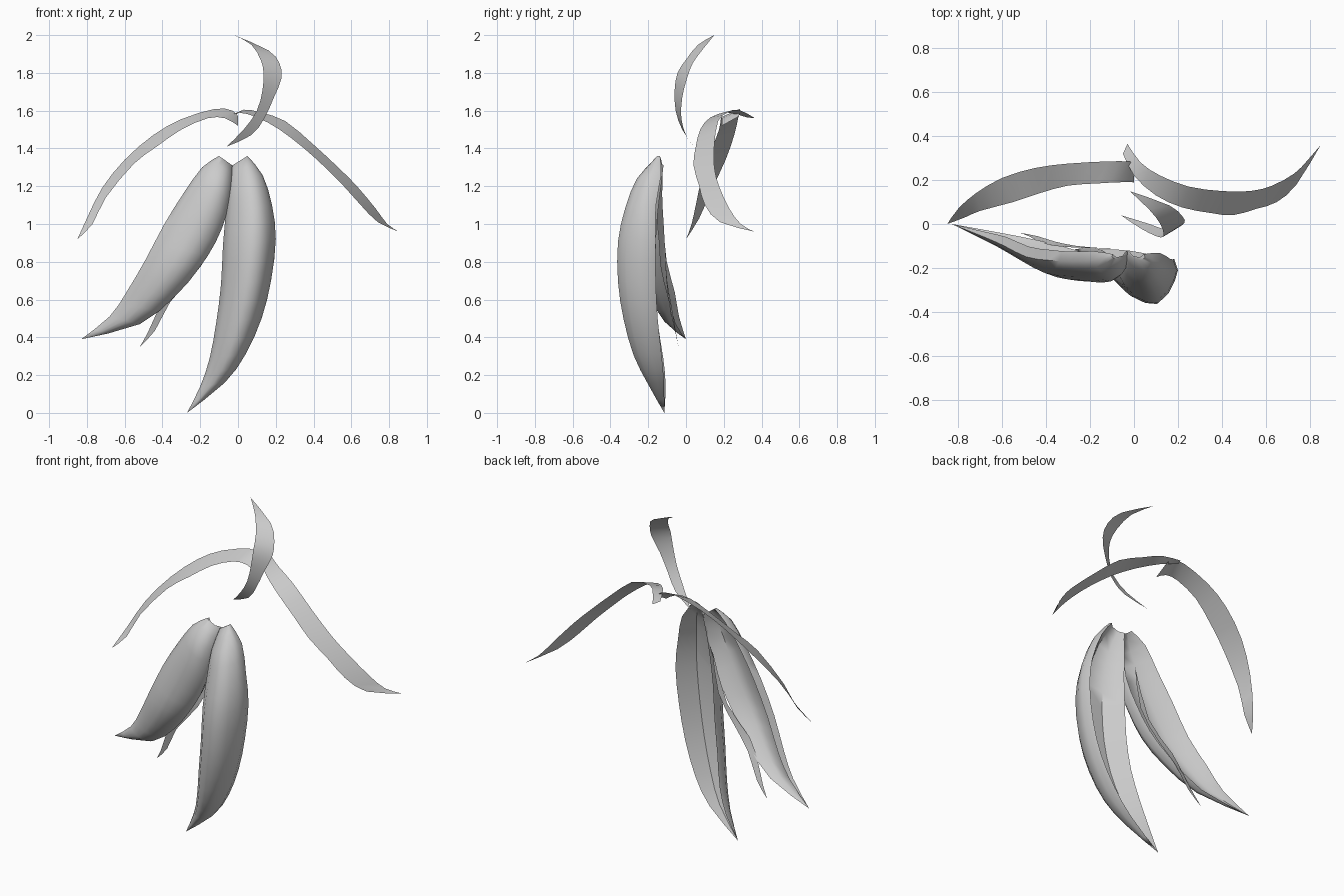
import bpy, bmesh
from math import radians
from mathutils import Vector as V


def finish(name, bm):
    bmesh.ops.remove_doubles(bm, verts=bm.verts, dist=0.0005)
    bmesh.ops.recalc_face_normals(bm, faces=bm.faces)
    me = bpy.data.meshes.new(name)
    bm.to_mesh(me)
    bm.free()
    ob = bpy.data.objects.new(name, me)
    bpy.context.collection.objects.link(ob)
    bpy.ops.object.select_all(action='DESELECT')
    bpy.context.view_layer.objects.active = ob
    ob.select_set(True)
    bpy.ops.object.shade_smooth_by_angle(angle=radians(55))
    return ob


def refine(rings):
    """Insert a curved in-between ring after every ring."""
    out = []
    last = len(rings) - 1
    for k in range(last):
        a, b = rings[k], rings[k + 1]
        p, q = rings[max(k - 1, 0)], rings[min(k + 2, last)]
        out.append(a)
        out.append([(b1 + a1) * 0.5625 - (p1 + q1) * 0.0625
                    for p1, a1, b1, q1 in zip(p, a, b, q)])
    return out + [rings[-1]]


def bridge(bm, rings, closed):
    rows = [[bm.verts.new(p) for p in r] for r in refine(rings)]
    n = len(rows[0])
    for a, b in zip(rows, rows[1:]):
        for i in range(n if closed else n - 1):
            j = (i + 1) % n
            bm.faces.new((a[i], a[j], b[j], b[i]))
    return rows


def ribbon(name, rows):
    """Thin strand from pairs of edge points; a single point is a tip."""
    bm = bmesh.new()
    bridge(bm, [[V(r[0]), V(r[-1])] for r in rows], False)
    return finish(name, bm)


# front bulge: position across the width, share of the depth
BULGE = [(0.12, 0.42), (0.3, 0.8), (0.5, 0.97), (0.68, 1.0), (0.85, 0.7), (0.95, 0.33)]


def lock(name, rows, tip):
    """Bulged strand with side rims and a hollowed back."""
    bm = bmesh.new()
    rings = []
    for l, r, d in rows:
        l, r = V(l), V(r)
        t = V((0, min(0.05, d * 0.6), 0))
        front = [l.lerp(r, u) - V((0, d * s, 0)) for u, s in BULGE]
        back = [l.lerp(r, u) - V((0, d * 0.4, 0)) for u in (0.7, 0.3)]
        rings.append([l.lerp(r, 0.04) + t, l, *front,
                      r, r.lerp(l, 0.06) + t, *back])
    rings.append([V(tip)] * len(rings[0]))
    first = bridge(bm, rings, True)[0]
    bm.faces.new(first)
    return finish(name, bm)


# upright curl on top
ribbon("top_strand", [
    [(-.06, .04, 1.41)],
    [(.03, -.02, 1.50), (.07, .0, 1.47)],
    [(.10, -.055, 1.60), (.14, -.025, 1.56)],
    [(.13, -.06, 1.71), (.19, -.02, 1.67)],
    [(.135, -.045, 1.80), (.23, .005, 1.77)],
    [(.12, .0, 1.87), (.22, .035, 1.85)],
    [(.07, .065, 1.95), (.16, .085, 1.92)],
    [(-.02, .15, 2.0)]])

# long drooping side strands
ribbon("left_strand", [
    [(-.85, 0, .92)],
    [(-.77, .03, 1.0), (-.80, .07, 1.03)],
    [(-.70, .06, 1.14), (-.72, .14, 1.19)],
    [(-.55, .10, 1.32), (-.60, .21, 1.34)],
    [(-.43, .14, 1.41), (-.45, .255, 1.47)],
    [(-.30, .175, 1.50), (-.30, .275, 1.555)],
    [(-.16, .185, 1.56), (-.12, .285, 1.61)],
    [(-.07, .19, 1.56), (-.03, .285, 1.60)],
    [(0, .19, 1.52), (0, .28, 1.57)]])
ribbon("right_strand", [
    [(-.05, .32, 1.565), (-.03, .365, 1.56)],
    [(0, .22, 1.59), (.03, .28, 1.605)],
    [(.10, .13, 1.565), (.12, .22, 1.59)],
    [(.22, .075, 1.50), (.25, .17, 1.545)],
    [(.35, .05, 1.40), (.40, .15, 1.42)],
    [(.45, .04, 1.31), (.53, .15, 1.30)],
    [(.56, .07, 1.20), (.63, .175, 1.20)],
    [(.65, .10, 1.10), (.73, .23, 1.08)],
    [(.74, .18, 1.01), (.79, .29, 1.0)],
    [(.85, .36, .96)]])

# two broad front locks
lock("front_lock_right", [
    [(-.03, -.13, 1.31), (.05, -.15, 1.36), .02],
    [(-.05, -.18, 1.20), (.13, -.18, 1.26), .08],
    [(-.065, -.20, 1.05), (.18, -.21, 1.10), .115],
    [(-.08, -.21, .88), (.20, -.21, .92), .15],
    [(-.09, -.21, .68), (.175, -.21, .70), .15],
    [(-.115, -.20, .48), (.125, -.20, .50), .13],
    [(-.15, -.17, .29), (.04, -.18, .31), .10],
    [(-.20, -.14, .14), (-.07, -.15, .16), .055]], (-.27, -.115, 0))
lock("front_lock_left", [
    [(-.10, -.15, 1.36), (-.03, -.13, 1.31), .02],
    [(-.19, -.165, 1.30), (-.03, -.18, 1.20), .07],
    [(-.29, -.17, 1.16), (-.06, -.20, 1.05), .075],
    [(-.39, -.165, 1.0), (-.12, -.19, .90), .08],
    [(-.49, -.15, .81), (-.21, -.18, .76), .08],
    [(-.59, -.10, .64), (-.33, -.14, .62), .07],
    [(-.68, -.06, .51), (-.52, -.08, .47), .04]], (-.83, 0, .39))

# small wisp behind the left lock
ribbon("small_wisp", [
    [(-.10, -.11, 1.12)],
    [(-.20, -.11, .82), (-.14, -.11, .87)],
    [(-.36, -.10, .66), (-.26, -.10, .70)],
    [(-.43, -.08, .53), (-.36, -.08, .585)],
    [(-.48, -.055, .42), (-.44, -.055, .435)],
    [(-.52, -.04, .35)]])
